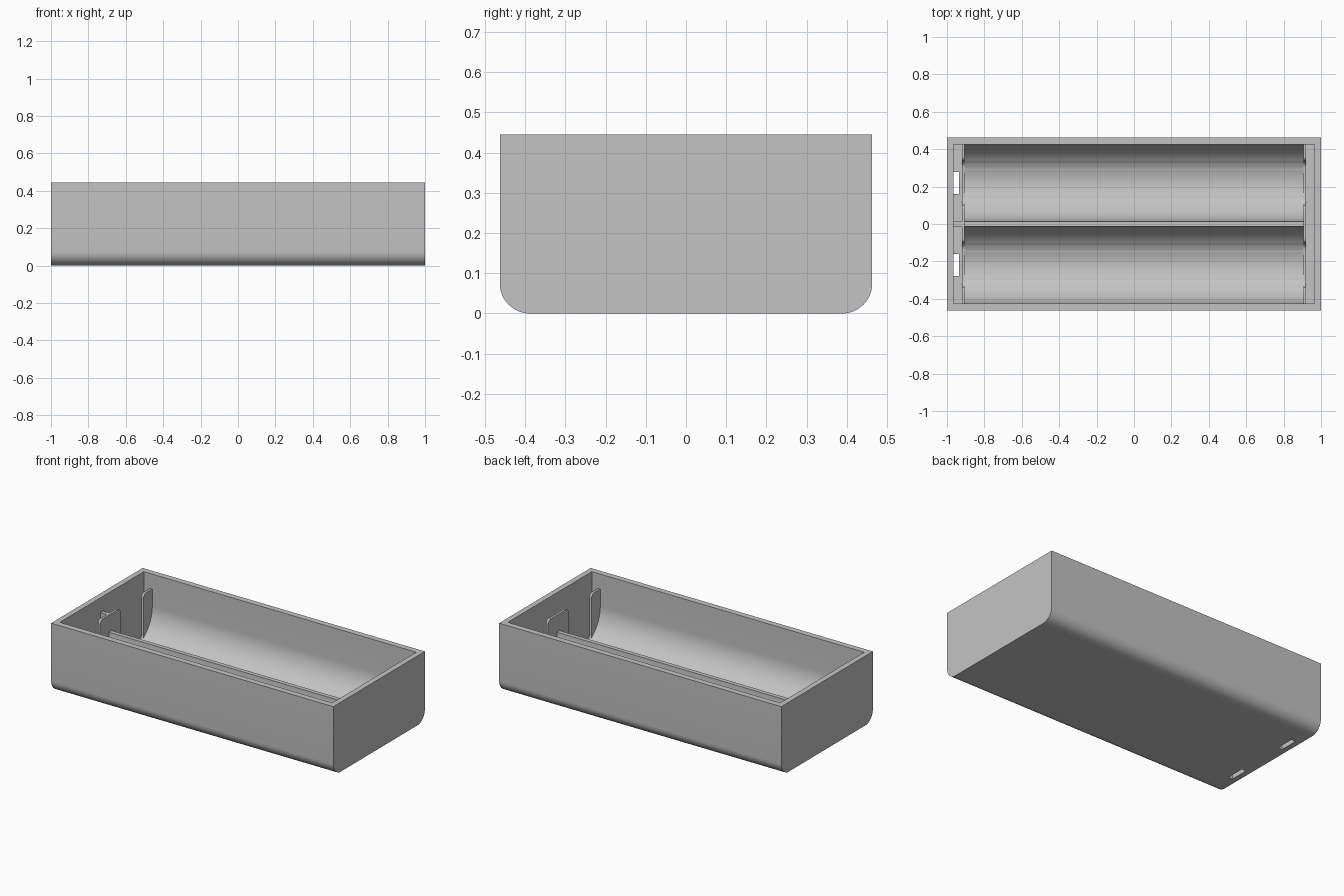
import bpy, bmesh
from math import sin, cos, radians

old = bpy.data.objects.get("Cube")
if old:
    bpy.data.objects.remove(old, do_unlink=True)

grey = bpy.data.materials.new("light grey plastic")
grey.use_nodes = True
colour = (0.55, 0.55, 0.55, 1)
grey.diffuse_color = colour
grey.node_tree.nodes["Principled BSDF"].inputs["Base Color"].default_value = colour

# Main sizes
HALF_X, HALF_Y, TOP = 1.0, 0.463, 0.445
IN_X, IN_Y = 0.965, 0.425        # inner faces of the walls
PLATE_IN, PLATE_OUT = 0.905, 0.92  # retaining plates at each end
PLATE_TOP = 0.35
FLOOR = 0.035
RIDGE = 0.0135                   # half thickness of the divider
BAY_R = (IN_Y - RIDGE) / 2
BAY_Y = (IN_Y + RIDGE) / 2
AXIS_Z = FLOOR + BAY_R
ABOVE = 0.6                      # cutters reach past the rim


def arc(cy, cz, r, start, end, steps=12):
    angles = [radians(start + (end - start) * i / steps) for i in range(steps + 1)]
    return [(cy + r * cos(a), cz + r * sin(a)) for a in angles]


def rect(y0, y1, z0, z1):
    return [(y0, z0), (y1, z0), (y1, z1), (y0, z1)]


def prism(name, profile, x0, x1):
    """Extrude a y-z profile along x."""
    bm = bmesh.new()
    face = bm.faces.new([bm.verts.new((x0, y, z)) for y, z in profile])
    new = bmesh.ops.extrude_face_region(bm, geom=[face])["geom"]
    verts = [v for v in new if isinstance(v, bmesh.types.BMVert)]
    bmesh.ops.translate(bm, verts=verts, vec=(x1 - x0, 0, 0))
    bmesh.ops.recalc_face_normals(bm, faces=bm.faces)
    mesh = bpy.data.meshes.new(name)
    bm.to_mesh(mesh)
    bm.free()
    obj = bpy.data.objects.new(name, mesh)
    bpy.context.collection.objects.link(obj)
    mesh.materials.append(grey)
    return obj


def cut(profile, x0, x1):
    """Subtract a prism from the case."""
    cutter = prism("cutter", profile, min(x0, x1), max(x0, x1))
    cutter.hide_render = True
    mod = case.modifiers.new("cut", "BOOLEAN")
    mod.operation, mod.solver, mod.object = "DIFFERENCE", "EXACT", cutter
    bpy.context.view_layer.objects.active = case
    bpy.ops.object.modifier_apply(modifier=mod.name)
    bpy.data.objects.remove(cutter, do_unlink=True)


# Outer case with rounded long bottom edges
r = 0.075
case = prism("battery_case",
             [(-HALF_Y, TOP)] + arc(r - HALF_Y, r, r, 180, 270)
             + arc(HALF_Y - r, r, r, 270, 360) + [(HALF_Y, TOP)],
             -HALF_X, HALF_X)

# Two round-bottomed bays with a low ridge between them
cut([(-IN_Y, ABOVE)] + arc(-BAY_Y, AXIS_Z, BAY_R, 180, 360, 40)
    + arc(BAY_Y, AXIS_Z, BAY_R, 180, 360, 40) + [(IN_Y, ABOVE)],
    -PLATE_IN, PLATE_IN)

# Open space above the retaining plates
cut(rect(-IN_Y, IN_Y, PLATE_TOP, ABOVE), -IN_X, IN_X)

# Contact pockets: one wide pocket at +x, two split ones at -x
cut(rect(-IN_Y, IN_Y, FLOOR, ABOVE), PLATE_OUT, IN_X)
for y0, y1 in ((-IN_Y, -RIDGE), (RIDGE, IN_Y)):
    cut(rect(y0, y1, FLOOR, ABOVE), -IN_X, -PLATE_OUT)

# Openings in the plates, with rounded bottoms and flared tops
w, low, rb, rt = 0.117, 0.05, 0.04, 0.025
for side in (-1, 1):
    for c in (-BAY_Y, BAY_Y):
        shape = (arc(c - w + rb, low + rb, rb, 180, 270, 8)
                 + arc(c + w - rb, low + rb, rb, 270, 360, 8)
                 + arc(c + w + rt, PLATE_TOP - rt, rt, 180, 90, 8)
                 + [(c + w + rt, PLATE_TOP + 0.02), (c - w - rt, PLATE_TOP + 0.02)]
                 + arc(c - w - rt, PLATE_TOP - rt, rt, 90, 0, 8))
        cut(shape, side * (PLATE_IN - 0.001), side * (PLATE_OUT + 0.01))

# Wire slots through the floor of the split pockets
for c in (-BAY_Y, BAY_Y):
    cut(rect(c - 0.06, c + 0.06, -0.1, 0.1), -IN_X, -0.935)

# Smooth the curves, keep the edges sharp
bpy.ops.object.select_all(action="DESELECT")
case.select_set(True)
bpy.context.view_layer.objects.active = case
bpy.ops.object.shade_smooth_by_angle(angle=radians(30))
